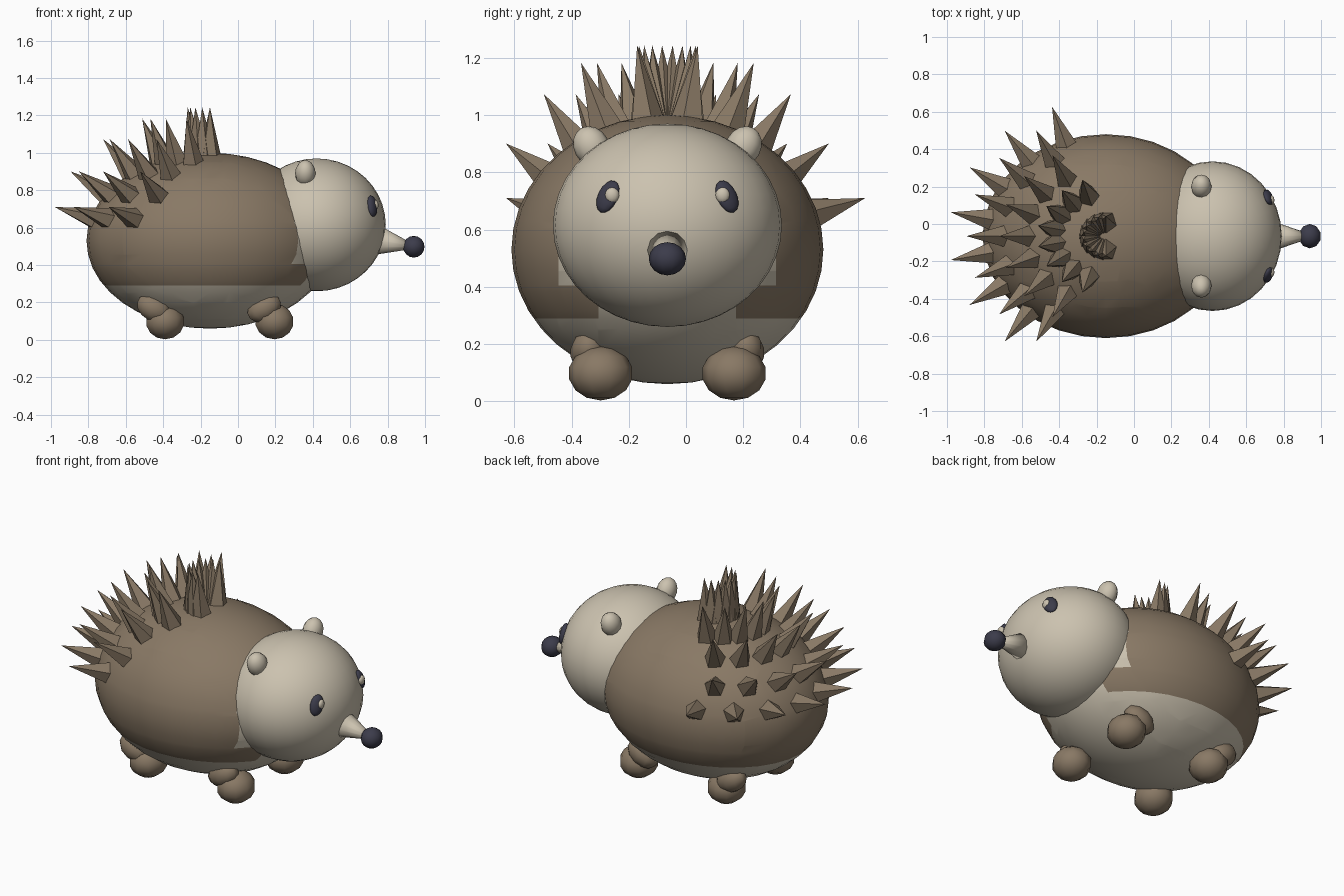
import bpy, bmesh, math
from mathutils import Vector, Matrix, Euler

if "Cube" in bpy.data.objects:
    bpy.data.objects.remove(bpy.data.objects["Cube"])

MID_Y = -0.065
BODY_C = Vector((-0.15, MID_Y, 0.53))
BODY_R = Vector((0.66, 0.545, 0.47))
TIP_R = Vector((0.87, 0.76, 0.72))


def material(name, rgb):
    m = bpy.data.materials.new(name)
    m.use_nodes = True
    m.diffuse_color = (*rgb, 1)
    m.node_tree.nodes["Principled BSDF"].inputs["Base Color"].default_value = (*rgb, 1)
    return m


brown = material("brown", (0.25, 0.19, 0.13))
cream = material("cream", (0.6, 0.54, 0.43))
navy = material("dark navy", (0.045, 0.045, 0.07))


def finish(bm, name, mats, location=(0, 0, 0), rotation=(0, 0, 0), smooth=True):
    for f in bm.faces:
        f.smooth = smooth
    me = bpy.data.meshes.new(name)
    bm.to_mesh(me)
    bm.free()
    for m in mats:
        me.materials.append(m)
    ob = bpy.data.objects.new(name, me)
    ob.location = location
    ob.rotation_euler = rotation
    bpy.context.scene.collection.objects.link(ob)
    return ob


def ellipsoid_mesh(radii, segs, rings):
    bm = bmesh.new()
    bmesh.ops.create_uvsphere(bm, u_segments=segs, v_segments=rings, radius=1)
    bmesh.ops.scale(bm, vec=radii, verts=bm.verts)
    return bm


def ellipsoid(name, mat, loc, radii, rot=(0, 0, 0), segs=12, rings=8):
    return finish(ellipsoid_mesh(radii, segs, rings), name, [mat], loc, rot)


def cone_between(bm, start, end, r1, r2, sides):
    axis = end - start
    turn = axis.to_track_quat('Z', 'Y').to_matrix().to_4x4()
    place = Matrix.Translation((start + end) / 2) @ turn
    bmesh.ops.create_cone(bm, cap_ends=True, segments=sides, radius1=r1,
                          radius2=r2, depth=axis.length, matrix=place)


# Body, cut along the borders of the pale belly and chest
BELLY, PATCH, NARROW, WIDE = -0.24, -0.125, 0.24, 0.38
bm = ellipsoid_mesh(BODY_R, 32, 20)
cuts = [((0, 0, z), (0, 0, 1)) for z in (BELLY, PATCH, 0.1)]
cuts += [((0, s * y, 0), (0, 1, 0)) for y in (NARROW, WIDE) for s in (1, -1)]
for co, no in cuts:
    bmesh.ops.bisect_plane(bm, geom=bm.verts[:] + bm.edges[:] + bm.faces[:],
                           plane_co=co, plane_no=no)
for f in bm.faces:
    c = f.calc_center_median()
    width = WIDE if c.z > PATCH else NARROW
    chest = c.x > 0.2 and c.z < 0.1 and abs(c.y) < width
    f.material_index = int(c.z < BELLY or chest)
finish(bm, "body", [brown, cream], BODY_C)

# Head, snout and nose
ellipsoid("head", cream, (0.42, MID_Y, 0.615), (0.37, 0.4, 0.355), segs=32, rings=20)
bm = bmesh.new()
cone_between(bm, Vector((0.75, MID_Y, 0.532)), Vector((0.93, MID_Y, 0.5)), 0.077, 0.015, 12)
finish(bm, "snout", [cream])
ellipsoid("nose", navy, (0.94, MID_Y, 0.498), (0.06, 0.065, 0.058), segs=10)

# Paired ears, eyes and feet
for s, side in ((1, "left"), (-1, "right")):
    ellipsoid(f"{side}_ear", cream, (0.36, MID_Y + s * 0.265, 0.89),
              (0.055, 0.062, 0.074), (-s * 0.5, 0, 0))
    ellipsoid(f"{side}_eye", navy, (0.717, MID_Y + s * 0.208, 0.715),
              (0.022, 0.04, 0.06), (s * 0.35, -0.25, s * 0.5))
    ellipsoid(f"{side}_eye_glint", cream, (0.735, MID_Y + s * 0.193, 0.72),
              (0.016, 0.025, 0.027))
    for end, foot_x, leg_x, tilt in (("front", 0.195, 0.14, -0.5),
                                     ("back", -0.39, -0.45, 0.5)):
        ellipsoid(f"{end}_{side}_foot", brown, (foot_x, MID_Y + s * 0.233, 0.098),
                  (0.108, 0.113, 0.095), segs=10, rings=7)
        ellipsoid(f"{end}_{side}_leg", brown, (leg_x, MID_Y + s * 0.275, 0.17),
                  (0.1, 0.065, 0.07), (0, tilt, 0), segs=10, rings=7)

# Spines: rings of five-sided cones over the back (height angle, first turn, count)
bm = bmesh.new()
for lat, first, count in ((14.5, 110, 7), (31, 120, 7), (49, 120, 7),
                          (65, 110, 8), (82, 90, 10)):
    for i in range(count):
        a, b = math.radians(first + 20 * i), math.radians(lat)
        d = Vector((math.cos(a) * math.cos(b), math.sin(a) * math.cos(b), math.sin(b)))
        base, tip = BODY_C + d * BODY_R * 0.97, BODY_C + d * TIP_R
        cone_between(bm, base, tip, 0.062, 0, 5)
finish(bm, "spines", [brown], smooth=False)
